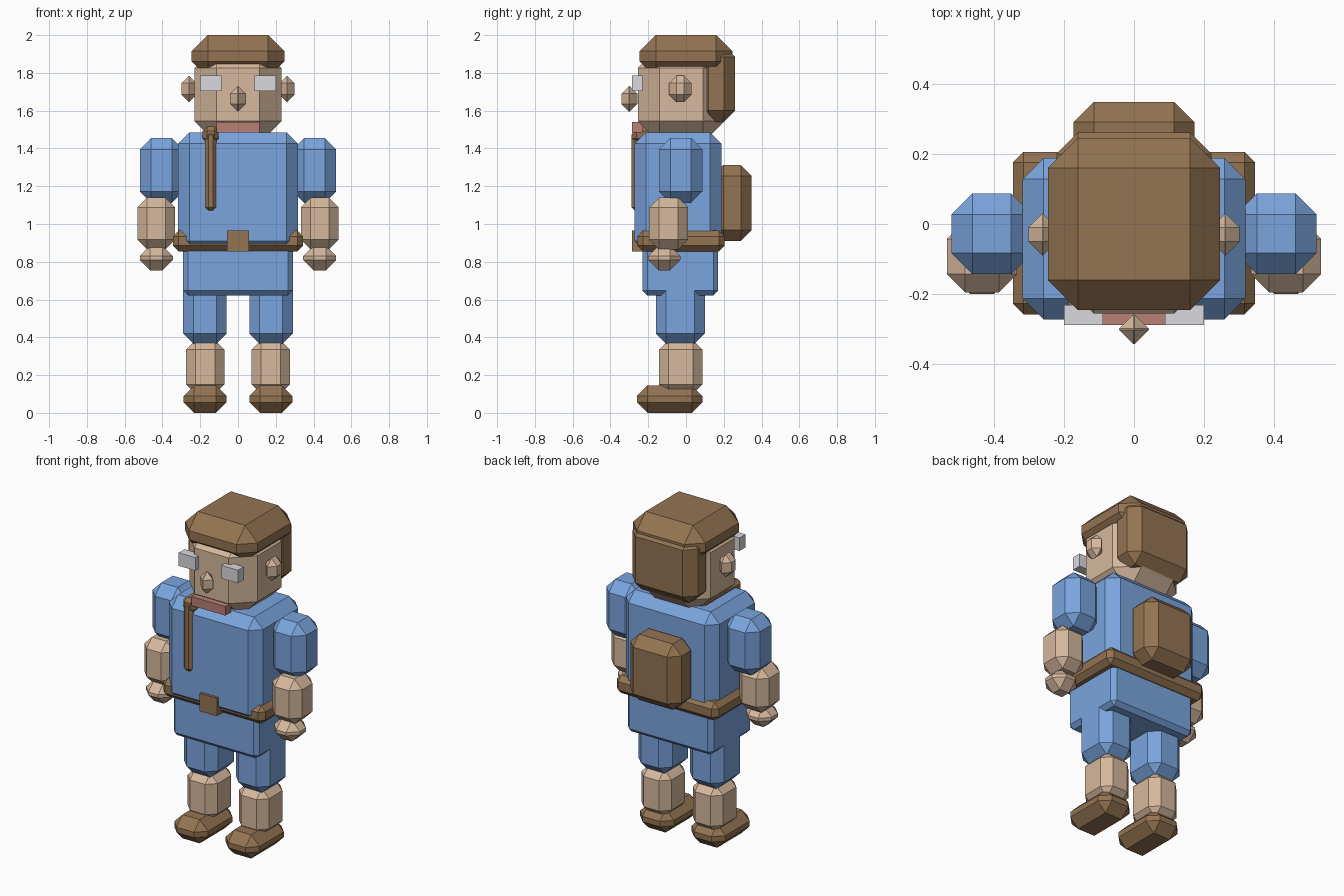
import bpy, bmesh

if "Cube" in bpy.data.objects:
    bpy.data.objects.remove(bpy.data.objects["Cube"])


def material(name, r, g, b):
    """Flat material from 0-255 sRGB values, stored as linear."""
    def lin(c):
        c /= 255
        return c / 12.92 if c <= 0.04045 else ((c + 0.055) / 1.055) ** 2.4
    m = bpy.data.materials.new(name)
    m.diffuse_color = (lin(r), lin(g), lin(b), 1)
    m.use_nodes = True
    m.node_tree.nodes["Principled BSDF"].inputs["Base Color"].default_value = m.diffuse_color
    return m


SKIN = material("skin", 214, 184, 157)
BLUE = material("blue_cloth", 122, 165, 222)
BROWN = material("brown", 148, 116, 82)
WHITE = material("eye_white", 218, 217, 223)
RED = material("lip_red", 186, 128, 118)


def box(name, x, y, z, bevel, mat):
    """Chamfered block spanning the given (min, max) ranges."""
    bm = bmesh.new()
    bmesh.ops.create_cube(bm, size=1)
    for v in bm.verts:
        v.co = [lo + (c + 0.5) * (hi - lo) for c, (lo, hi) in zip(v.co, (x, y, z))]
    if bevel:
        smallest = min(hi - lo for lo, hi in (x, y, z))
        bmesh.ops.bevel(bm, geom=bm.edges[:], offset=min(bevel, smallest * 0.495),
                        offset_type='OFFSET', segments=1, affect='EDGES')
    bmesh.ops.recalc_face_normals(bm, faces=bm.faces[:])
    mesh = bpy.data.meshes.new(name)
    bm.to_mesh(mesh)
    bm.free()
    mesh.materials.append(mat)
    bpy.context.collection.objects.link(bpy.data.objects.new(name, mesh))


def pair(name, x, y, z, bevel, mat):
    """Left and right copies of a block."""
    box(name + "_left", x, y, z, bevel, mat)
    box(name + "_right", (-x[1], -x[0]), y, z, bevel, mat)


# Head and hair
box("head", (-0.23, 0.23), (-0.255, 0.205), (1.43, 1.94), 0.115, SKIN)
box("hair_top", (-0.245, 0.245), (-0.245, 0.245), (1.775, 2.0), 0.085, BROWN)
box("hair_back", (-0.22, 0.22), (0.06, 0.26), (1.54, 1.945), 0.06, BROWN)

# Face
pair("ear", (0.22, 0.30), (-0.09, 0.03), (1.645, 1.785), 0.04, SKIN)
box("nose", (-0.042, 0.042), (-0.342, -0.258), (1.595, 1.73), 0.04, SKIN)
pair("eye", (0.088, 0.2), (-0.287, -0.23), (1.705, 1.785), 0, WHITE)
box("mouth", (-0.115, 0.115), (-0.287, -0.23), (1.485, 1.54), 0, RED)

# Body and clothing
box("torso", (-0.317, 0.317), (-0.272, 0.188), (0.85, 1.485), 0.06, BLUE)
box("hips", (-0.29, 0.29), (-0.23, 0.17), (0.622, 0.9), 0.025, BLUE)
box("belt", (-0.345, 0.345), (-0.257, 0.205), (0.855, 0.965), 0.03, BROWN)
box("buckle", (-0.058, 0.058), (-0.287, -0.23), (0.855, 0.965), 0, BROWN)

# Backpack and its strap
box("backpack", (-0.172, 0.172), (0.14, 0.348), (0.91, 1.312), 0.058, BROWN)
box("strap_front", (-0.175, -0.115), (-0.288, -0.23), (1.07, 1.49), 0.018, BROWN)
box("strap_shoulder", (-0.187, -0.102), (-0.283, 0.10), (1.43, 1.515), 0.022, BROWN)

# Arms
pair("sleeve", (0.29, 0.52), (-0.143, 0.087), (1.112, 1.455), 0.06, BLUE)
pair("forearm", (0.333, 0.533), (-0.195, 0.01), (0.865, 1.14), 0.052, SKIN)
pair("hand", (0.345, 0.52), (-0.2, -0.03), (0.755, 0.885), 0.055, SKIN)

# Legs
pair("trouser_leg", (0.06, 0.29), (-0.16, 0.1), (0.365, 0.75), 0.055, BLUE)
pair("shin", (0.072, 0.275), (-0.143, 0.087), (0.1, 0.385), 0.05, SKIN)
pair("shoe", (0.06, 0.288), (-0.26, 0.087), (0.0, 0.145), 0.056, BROWN)
